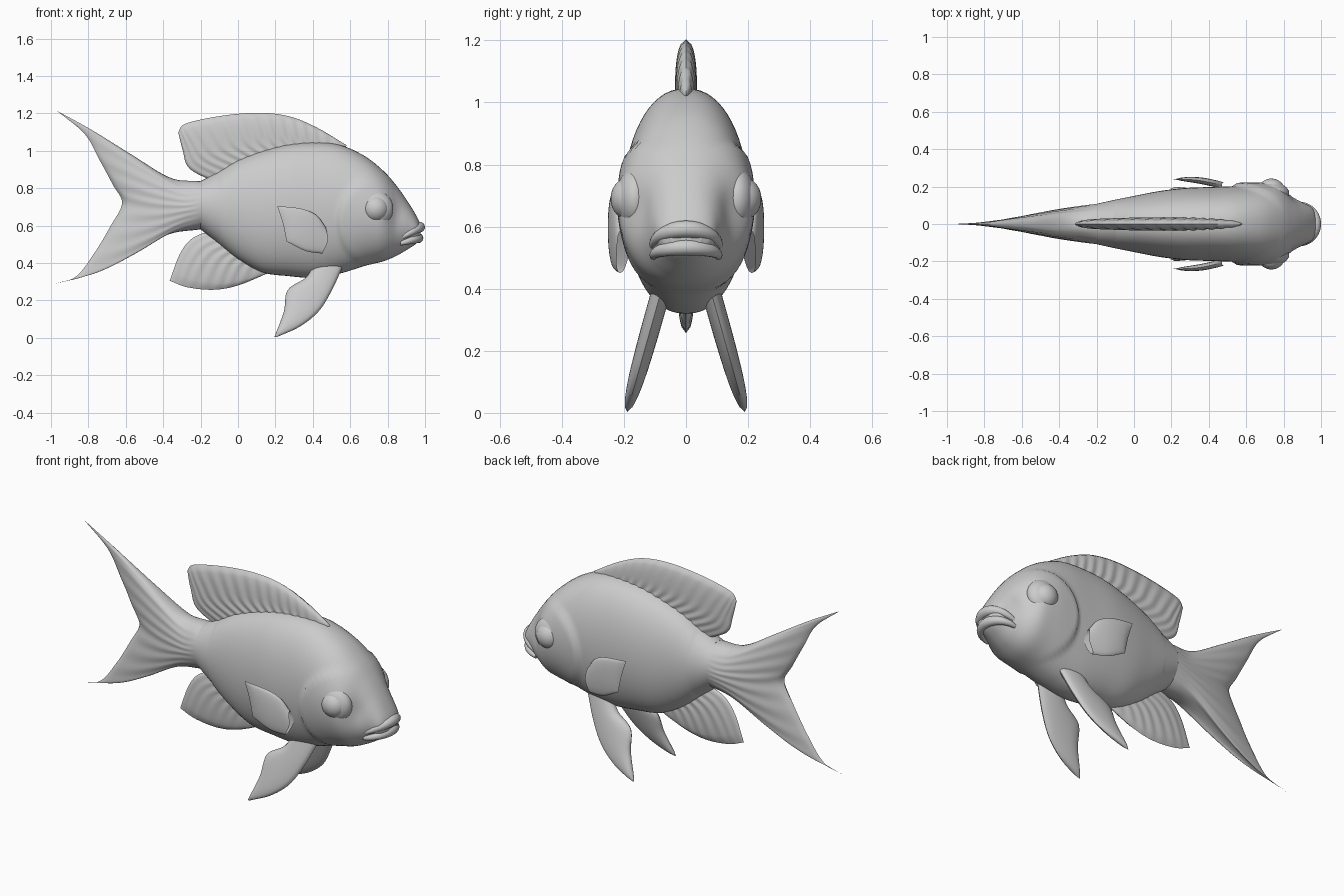
import bpy, bmesh, math
from mathutils import Vector

if "Cube" in bpy.data.objects:
    bpy.data.objects.remove(bpy.data.objects["Cube"])

skin = bpy.data.materials.new("grey_skin")
skin.diffuse_color = (0.6, 0.6, 0.6, 1)
skin.use_nodes = True
skin.node_tree.nodes["Principled BSDF"].inputs["Base Color"].default_value = skin.diffuse_color


def spline(pts, t):
    """Catmull-Rom point at t in 0..1 along the control points."""
    pts = [Vector(p) for p in pts]
    n = len(pts) - 1
    i = min(int(t * n), n - 1)
    f = t * n - i
    b, c = pts[i], pts[i + 1]
    a = pts[i - 1] if i > 0 else 2 * b - c
    d = pts[i + 2] if i + 2 <= n else 2 * c - b
    return 0.5 * (2 * b + (c - a) * f + (2 * a - 5 * b + 4 * c - d) * f * f
                  + (3 * b - a - 3 * c + d) * f ** 3)


def finish(bm, name, angle=50):
    bmesh.ops.remove_doubles(bm, verts=bm.verts, dist=0.0004)
    bmesh.ops.recalc_face_normals(bm, faces=bm.faces)
    me = bpy.data.meshes.new(name)
    bm.to_mesh(me)
    bm.free()
    me.materials.append(skin)
    ob = bpy.data.objects.new(name, me)
    bpy.context.collection.objects.link(ob)
    bpy.ops.object.select_all(action='DESELECT')
    ob.select_set(True)
    bpy.context.view_layer.objects.active = ob
    bpy.ops.object.shade_smooth_by_angle(angle=math.radians(angle))
    return ob


def fin(name, base, tip, lo, hi, half, place=lambda x, z: 0.0, nu=40, nv=16):
    """Two-sided patch filling four (x, z) edge curves; half(u, v, x) is half the thickness."""
    bm = bmesh.new()
    c = [Vector(p) for p in (base[0], base[-1], tip[0], tip[-1])]
    grids = []
    for side in (-1, 1):
        rows = []
        for j in range(nv + 1):
            v = j / nv
            row = []
            for i in range(nu + 1):
                u = i / nu
                p = ((1 - v) * spline(base, u) + v * spline(tip, u)
                     + (1 - u) * spline(lo, v) + u * spline(hi, v)
                     - (1 - u) * (1 - v) * c[0] - u * (1 - v) * c[1]
                     - (1 - u) * v * c[2] - u * v * c[3])
                y = place(p.x, p.y) + side * half(u, v, p.x)
                row.append(bm.verts.new((p.x, y, p.y)))
            rows.append(row)
        grids.append(rows)
        for j in range(nv):
            for i in range(nu):
                bm.faces.new((rows[j][i], rows[j][i + 1], rows[j + 1][i + 1], rows[j + 1][i]))
    return finish(bm, name)


def rounded(u, v, p=0.5):
    return max(0.0, 4 * u * (1 - u)) ** p * max(0.0, 1 - v ** 4) ** 0.5


# Body: x, top, bottom, half width
STATIONS = [(-0.2, 0.838, 0.58, 0.108), (-0.1, 0.89, 0.50, 0.13), (0.0, 0.95, 0.42, 0.15),
            (0.13, 1.0, 0.35, 0.175), (0.27, 1.035, 0.33, 0.192), (0.42, 1.045, 0.32, 0.198),
            (0.55, 1.03, 0.345, 0.202), (0.68, 0.97, 0.385, 0.203), (0.78, 0.89, 0.41, 0.19),
            (0.85, 0.81, 0.44, 0.15), (0.91, 0.725, 0.475, 0.112), (0.955, 0.65, 0.505, 0.085),
            (0.975, 0.61, 0.53, 0.05)]


def smooth(t):
    t = min(1, max(0, t))
    return t * t * (3 - 2 * t)


bm = bmesh.new()
rings, NR, NS = [], 110, 64
for k in range(NR + 1):
    x, top, bot, w = spline([Vector(s) for s in STATIONS], k / NR)
    ring = []
    for i in range(NS):
        a = 2 * math.pi * i / NS
        ca, sa = math.cos(a), math.sin(a)
        e = 0.88 if x > -0.1 else 1.0
        y = w * math.copysign(abs(ca) ** e, ca)
        z = (top + bot) / 2 + (top - bot) / 2 * sa
        # raised gill cover, with its curved rear rim
        r = math.hypot((x - 0.75) / 0.22, (z - 0.62) / 0.25)
        y *= 1 + 0.09 * smooth((1.03 - r) / 0.1) * smooth((0.9 - x) / 0.15)
        # cheek hollow in front of the eye
        y *= 1 - 0.12 * math.exp(-((x - 0.85) / 0.05) ** 2 - ((z - 0.66) / 0.08) ** 2)
        ring.append(bm.verts.new((x, y, z)))
    rings.append(ring)
for r0, r1 in zip(rings, rings[1:]):
    for i in range(NS):
        j = (i + 1) % NS
        bm.faces.new((r0[i], r0[j], r1[j], r1[i]))
bm.faces.new(rings[-1])
finish(bm, "body")

# Forked tail continuing the body
fin("tail_fin",
    [(-0.2, 0.58), (-0.2, 0.709), (-0.2, 0.838)],
    [(-1.0, 0.285), (-0.87, 0.325), (-0.77, 0.45), (-0.68, 0.60), (-0.62, 0.72),
     (-0.67, 0.82), (-0.74, 0.95), (-0.82, 1.09), (-0.97, 1.215)],
    [(-0.2, 0.58), (-0.38, 0.55), (-0.6, 0.43), (-0.8, 0.335), (-1.0, 0.285)],
    [(-0.2, 0.838), (-0.36, 0.855), (-0.57, 0.98), (-0.78, 1.11), (-0.97, 1.215)],
    lambda u, v, x: 0.108 * ((x + 1.01) / 0.81) * rounded(u, v)
    * (1 + 0.05 * v * math.sin(u * 60)), nu=64, nv=30)

# Dorsal fin with fine rays
fin("dorsal_fin",
    [(-0.12, 0.83), (0.1, 0.95), (0.35, 1.0), (0.57, 1.0)],
    [(-0.32, 1.10), (-0.28, 1.145), (-0.1, 1.185), (0.1, 1.203), (0.27, 1.185),
     (0.42, 1.125), (0.58, 1.03)],
    [(-0.12, 0.83), (-0.26, 0.905), (-0.295, 1.0), (-0.32, 1.10)],
    [(0.57, 1.0), (0.575, 1.015), (0.58, 1.03)],
    lambda u, v, x: 0.033 * rounded(u, v, 0.4) * (1 + 0.09 * math.sin(u * 95)), nu=100)

# Anal fin
fin("anal_fin",
    [(-0.12, 0.58), (0.0, 0.46), (0.16, 0.37)],
    [(-0.365, 0.305), (-0.27, 0.27), (-0.13, 0.257), (0.0, 0.28), (0.16, 0.345)],
    [(-0.12, 0.58), (-0.24, 0.535), (-0.31, 0.45), (-0.365, 0.305)],
    [(0.16, 0.37), (0.16, 0.36), (0.16, 0.345)],
    lambda u, v, x: 0.027 * rounded(u, v) * (1 + 0.08 * math.sin(u * 50)), nu=60)

for s, side in ((-1, "right"), (1, "left")):
    # Pectoral fin flaring off the flank
    fin(side + "_pectoral_fin",
        [(0.45, 0.45), (0.48, 0.52), (0.47, 0.59)],
        [(0.26, 0.515), (0.24, 0.61), (0.21, 0.705)],
        [(0.45, 0.45), (0.36, 0.465), (0.26, 0.515)],
        [(0.47, 0.59), (0.42, 0.655), (0.34, 0.69), (0.21, 0.705)],
        lambda u, v, x: 0.019 * rounded(u, v),
        lambda x, z, s=s: s * (0.198 + 0.13 * (0.5 - x) + 0.03 * math.sin((0.5 - x) * 10)
                               * (z > 0) * 0.5), nu=28)
    # Pelvic fin splayed down and outwards
    fin(side + "_pelvic_fin",
        [(0.40, 0.38), (0.48, 0.42), (0.56, 0.38)],
        [(0.195, 0.005), (0.2, 0.003), (0.21, 0.005)],
        [(0.40, 0.38), (0.36, 0.32), (0.265, 0.255), (0.245, 0.14), (0.195, 0.005)],
        [(0.56, 0.38), (0.5, 0.25), (0.43, 0.14), (0.33, 0.06), (0.21, 0.005)],
        lambda u, v, x: 0.032 * rounded(u, v),
        lambda x, z, s=s: s * (0.19 - 0.28 * z), nu=24, nv=24)
    # Bulging eye with a domed pupil disc
    for part, loc, size in (("eye_socket", (0.725, 0.165, 0.69), (0.105, 0.06, 0.10)),
                            ("eye", (0.735, 0.18, 0.69), (0.07, 0.063, 0.07))):
        bm = bmesh.new()
        bmesh.ops.create_uvsphere(bm, u_segments=32, v_segments=20, radius=1)
        for v in bm.verts:
            v.co = Vector([l + q * c for l, q, c in zip((loc[0], s * loc[1], loc[2]), size, v.co)])
        finish(bm, side + "_" + part)

# Lips: tapered tubes curving round the snout
for name, front, z_mid, z_end, rad in (("upper_lip", 0.972, 0.592, 0.535, 0.028),
                                       ("lower_lip", 0.965, 0.533, 0.505, 0.026)):
    bm = bmesh.new()
    rings = []
    for k in range(25):
        a = math.pi * (k / 24 - 0.5)
        r = rad * (0.45 + 0.55 * math.cos(a))
        c = Vector((0.87 + (front - 0.87) * math.cos(a), 0.105 * math.sin(a),
                    z_end + (z_mid - z_end) * math.cos(a)))
        out = Vector((math.cos(a), math.sin(a), 0))
        rings.append([bm.verts.new(c + r * (out * math.cos(b) + Vector((0, 0, math.sin(b)))))
                      for b in (2 * math.pi * i / 14 for i in range(14))])
    for r0, r1 in zip(rings, rings[1:]):
        for i in range(14):
            bm.faces.new((r0[i], r0[i - 1], r1[i - 1], r1[i]))
    bm.faces.new(rings[0])
    bm.faces.new(rings[-1])
    finish(bm, name)
